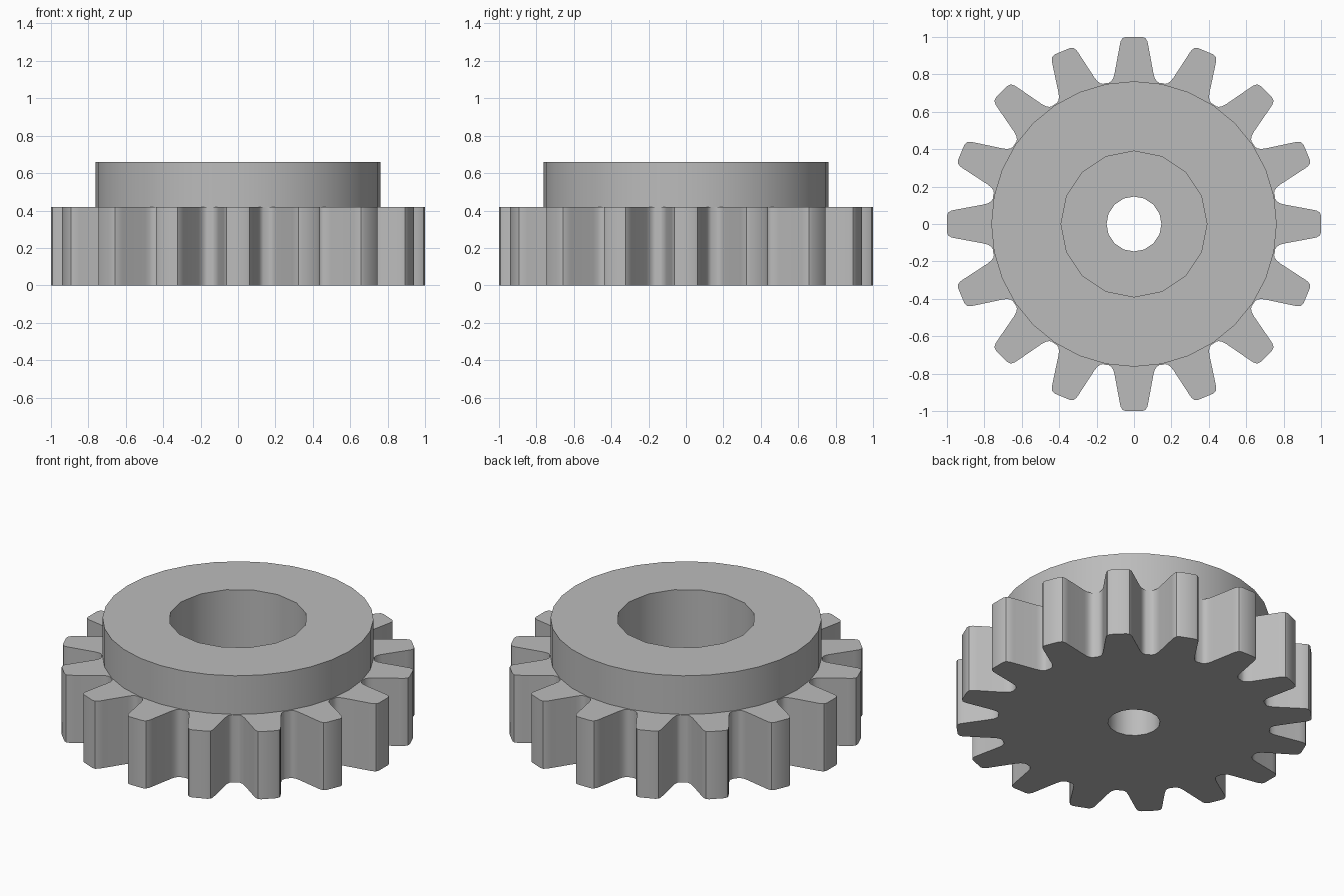
import bpy, bmesh
from math import sin, cos, pi

cube = bpy.data.objects.get("Cube")
if cube:
    bpy.data.objects.remove(cube, do_unlink=True)

TEETH = 16
GEAR_TOP, COLLAR_TOP, SOCKET_FLOOR = 0.42, 0.66, 0.24
COLLAR_R, SOCKET_R, BORE_R = 0.763, 0.39, 0.147

# Plain grey material
grey = bpy.data.materials.new("grey metal")
grey.use_nodes = True
colour = (0.5, 0.5, 0.5, 1)
grey.diffuse_color = colour
grey.node_tree.nodes["Principled BSDF"].inputs["Base Color"].default_value = colour

# Half tooth, from tip to root: (sideways, outward)
half_tooth = [(0.045, 1.0), (0.062, 0.993), (0.072, 0.975), (0.077, 0.95),
              (0.104, 0.805), (0.111, 0.78), (0.122, 0.763), (0.135, 0.755)]
tooth = half_tooth[::-1] + [(-s, r) for s, r in half_tooth]
ROOT_R = 0.768


def gear_outline():
    pts = []
    for i in range(TEETH):
        a = 2 * pi * i / TEETH
        # sideways +s lies clockwise of the tooth, so the walk is counter-clockwise
        pts += [(r * cos(a) + s * sin(a), r * sin(a) - s * cos(a)) for s, r in tooth]
        b = a + pi / TEETH
        pts.append((ROOT_R * cos(b), ROOT_R * sin(b)))
    return pts


def circle(radius, sides):
    return [(radius * cos(2 * pi * i / sides), radius * sin(2 * pi * i / sides))
            for i in range(sides)]


bm = bmesh.new()


def ring(points, z):
    verts = [bm.verts.new((x, y, z)) for x, y in points]
    edges = [bm.edges.new((v, verts[(i + 1) % len(verts)])) for i, v in enumerate(verts)]
    return verts, edges


def bridge(a, b):
    n = len(a[0])
    for i in range(n):
        j = (i + 1) % n
        bm.faces.new((a[0][i], a[0][j], b[0][j], b[0][i]))


def fill(outer, inner, up):
    bmesh.ops.triangle_fill(bm, edges=outer[1] + inner[1], use_beauty=True,
                            normal=(0, 0, up))


outline = gear_outline()
collar = circle(COLLAR_R, 32)
socket = circle(SOCKET_R, 16)
bore = circle(BORE_R, 16)

# Toothed wall, collar wall, socket and bore
gear_low, gear_high = ring(outline, 0), ring(outline, GEAR_TOP)
collar_low, collar_high = ring(collar, GEAR_TOP), ring(collar, COLLAR_TOP)
socket_high, socket_low = ring(socket, COLLAR_TOP), ring(socket, SOCKET_FLOOR)
bore_high, bore_low = ring(bore, SOCKET_FLOOR), ring(bore, 0)
for lower, upper in ((gear_low, gear_high), (collar_low, collar_high),
                     (socket_high, socket_low), (socket_low, bore_high),
                     (bore_high, bore_low)):
    bridge(lower, upper)

# Flat faces: tooth tops, collar top and underside
fill(gear_high, collar_low, 1)
fill(collar_high, socket_high, 1)
fill(gear_low, bore_low, -1)
bmesh.ops.recalc_face_normals(bm, faces=bm.faces)

mesh = bpy.data.meshes.new("gear")
bm.to_mesh(mesh)
bm.free()
mesh.materials.append(grey)
gear = bpy.data.objects.new("gear", mesh)
bpy.context.collection.objects.link(gear)

# Smooth the curved walls, keep rims crisp
bpy.ops.object.select_all(action='DESELECT')
gear.select_set(True)
bpy.context.view_layer.objects.active = gear
bpy.ops.object.shade_smooth_by_angle(angle=pi / 5)
